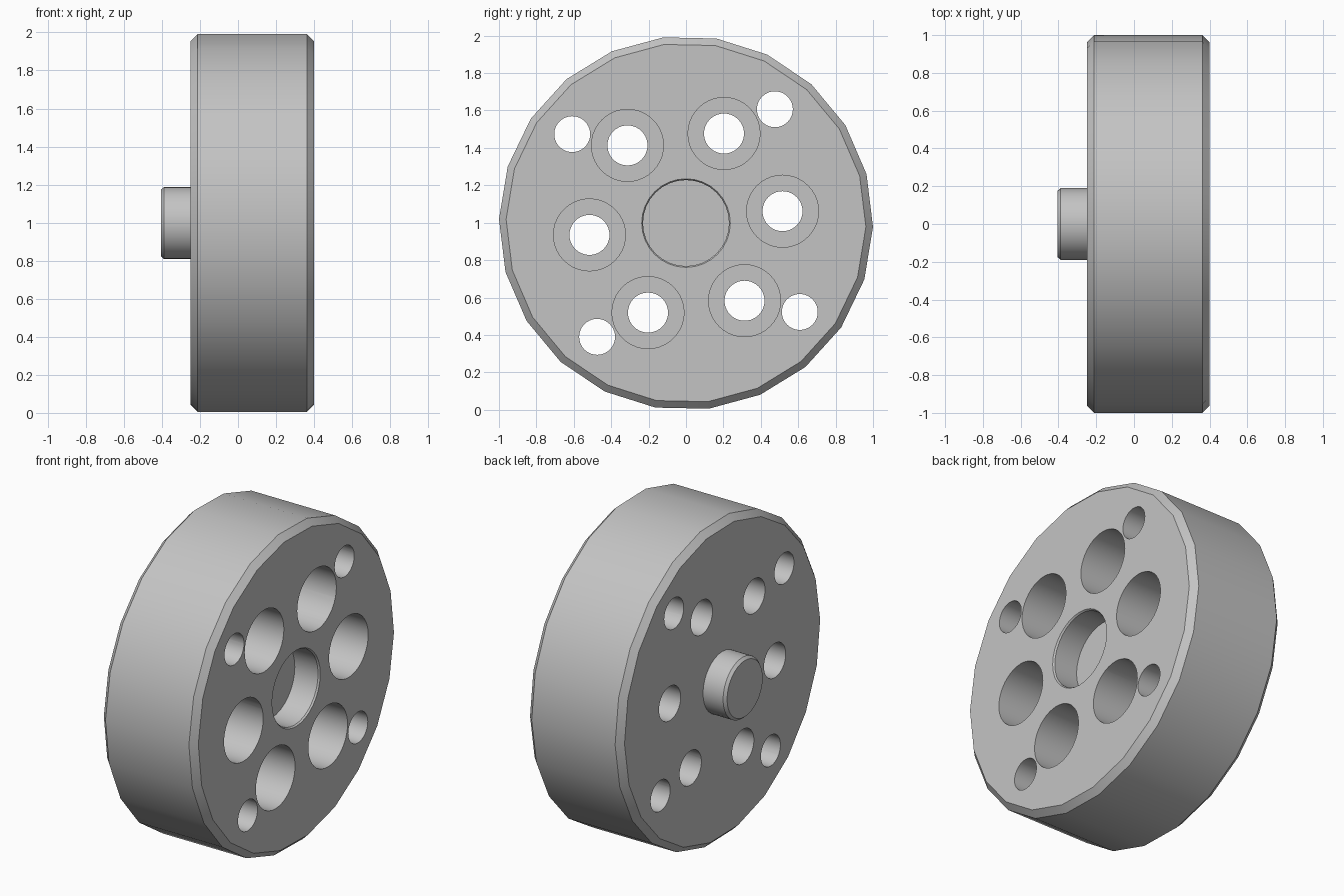
import bpy, bmesh
from math import cos, sin, tau, radians

if "Cube" in bpy.data.objects:
    bpy.data.objects.remove(bpy.data.objects["Cube"])

AXIS_Z = 0.998   # height of the wheel axis
FRONT = 0.40     # counterbored face
BACK = -0.25     # face carrying the boss

metal = bpy.data.materials.new("plain grey metal")
metal.use_nodes = True
GREY = (0.55, 0.55, 0.55, 1)
metal.diffuse_color = GREY
metal.node_tree.nodes["Principled BSDF"].inputs["Base Color"].default_value = GREY


def lathe(name, profile, sides, phase=0, y=0, z=0):
    """Turn (x, radius) points round an axis parallel to x and cap both ends."""
    bm = bmesh.new()
    rings = []
    for x, r in profile:
        angles = [radians(phase) + tau * i / sides for i in range(sides)]
        rings.append([bm.verts.new((x, r * cos(a), r * sin(a))) for a in angles])
    for a, b in zip(rings, rings[1:]):
        for i in range(sides):
            j = (i + 1) % sides
            bm.faces.new((a[i], a[j], b[j], b[i]))
    bm.faces.new(rings[0])
    bm.faces.new(rings[-1])
    bmesh.ops.recalc_face_normals(bm, faces=bm.faces)
    mesh = bpy.data.meshes.new(name)
    bm.to_mesh(mesh)
    bm.free()
    mesh.materials.append(metal)
    obj = bpy.data.objects.new(name, mesh)
    obj.location = (0, y, AXIS_Z + z)
    bpy.context.collection.objects.link(obj)
    return obj


def ring_of_cutters(name, profile, count, radius, start):
    for i in range(count):
        a = radians(start) + tau * i / count
        yield lathe(name, profile, 40, 0, radius * cos(a), radius * sin(a))


# Chamfered disc
disc = lathe("disc", [(BACK, 0.962), (BACK + 0.038, 1), (FRONT - 0.038, 1),
                      (FRONT, 0.962)], 22, phase=-1.2)

# Centre recess, six counterbored holes and four plain holes
recess = [(FRONT - 0.17, 0.23), (FRONT - 0.01, 0.23), (FRONT, 0.237), (FRONT + 0.1, 0.237)]
bolt_step = FRONT - 0.38
bolt = [(BACK - 0.1, 0.107), (bolt_step, 0.107), (bolt_step, 0.1925), (FRONT + 0.1, 0.1925)]
pin = [(BACK - 0.1, 0.096), (FRONT + 0.1, 0.096)]
cutters = [lathe("recess_cutter", recess, 32)]
cutters += ring_of_cutters("bolt_cutter", bolt, 6, 0.52, 7)
cutters += ring_of_cutters("pin_cutter", pin, 4, 0.772, 52)

bpy.context.view_layer.objects.active = disc
for cutter in cutters:
    cutter.hide_render = True
    cut = disc.modifiers.new("cut", 'BOOLEAN')
    cut.operation = 'DIFFERENCE'
    cut.solver = 'EXACT'
    cut.object = cutter
    bpy.ops.object.modifier_apply(modifier=cut.name)
for cutter in cutters:
    bpy.data.objects.remove(cutter)

# Chamfered boss on the back face
boss = lathe("boss", [(-0.405, 0.175), (-0.388, 0.19), (BACK + 0.02, 0.19)], 32)

# Smooth the round walls, keep the edges crisp
bpy.ops.object.select_all(action='DESELECT')
for obj in (disc, boss):
    obj.select_set(True)
bpy.ops.object.shade_smooth_by_angle(angle=radians(30))
